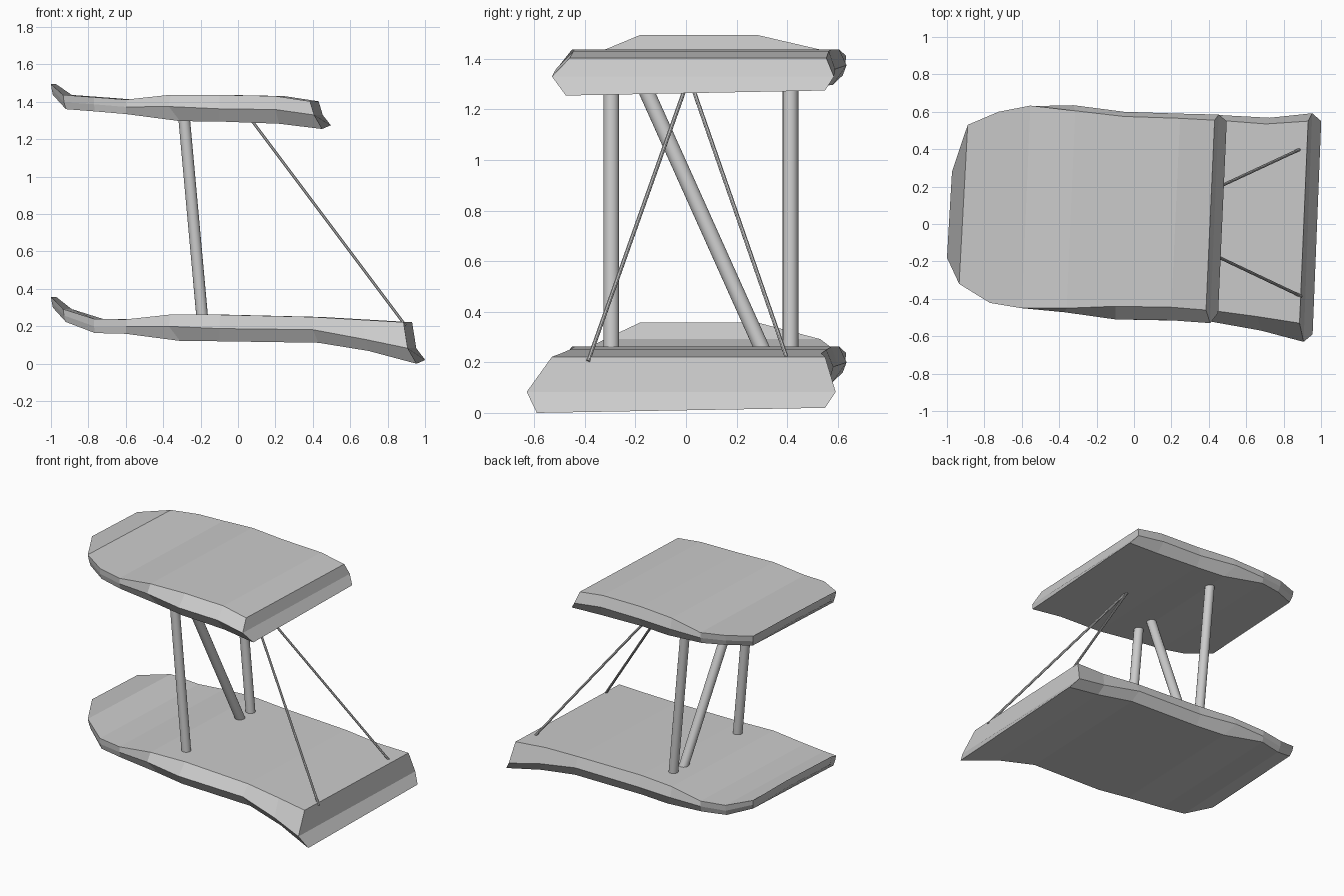
import bpy, bmesh
from mathutils import Vector

if "Cube" in bpy.data.objects:
    bpy.data.objects.remove(bpy.data.objects["Cube"])

# Wing section rows: x of top/mid/bottom edges, z of top/mid/bottom,
# front y of top/mid/bottom, back y of top/mid/bottom
BODY = [
    ((-.6, -.6, -.6), (.237, .198, .16), (-.45, -.448, -.44), (.633, .63, .62)),
    ((-.36, -.37, -.31), (.263, .2, .122), (-.45, -.472, -.43), (.605, .635, .58)),
    ((-.1, -.1, -.1), (.262, .188, .12), (-.44, -.51, -.47), (.575, .6, .56)),
]
LOWER_NOSE = [
    ((-1, -.996, -.99), (.358, .33, .30), (-.18, -.175, -.17), (.28, .25, .21)),
    ((-.935, -.93, -.92), (.292, .258, .223), (-.32, -.315, -.31), (.53, .525, .51)),
    ((-.77, -.77, -.765), (.24, .2, .164), (-.422, -.42, -.41), (.6, .595, .58)),
]
LOWER_TAIL = [
    ((.4, .4, .43), (.25, .182, .112), (-.46, -.52, -.48), (.555, .583, .545)),
    ((.66, .68, .7), (.235, .13, .068), (-.495, -.57, -.53), (.535, .568, .53)),
    ((.885, .907, .955), (.222, .083, .0), (-.53, -.63, -.59), (.55, .592, .55)),
]
UPPER_NOSE = [
    ((-1, -.996, -.99), (.32, .292, .262), (-.18, -.175, -.17), (.28, .25, .21)),
    ((-.935, -.93, -.92), (.262, .223, .186), (-.32, -.315, -.31), (.53, .525, .51)),
    ((-.77, -.77, -.765), (.25, .212, .174), (-.422, -.42, -.41), (.6, .595, .58)),
]
UPPER_TAIL = [
    ((.2, .2, .22), (.256, .184, .108), (-.445, -.515, -.47), (.565, .59, .55)),
    ((.385, .407, .45), (.228, .155, .08), (-.46, -.53, -.475), (.555, .585, .55)),
]


def wing(name, rows, lift):
    """Loft six-sided rings along x; the back edge is skewed towards +x."""
    bm = bmesh.new()
    rings = []
    for i, (xs, zs, front, back) in enumerate(rows):
        skew = .027 if i == 0 else .046
        tilt = .02 if i == len(rows) - 1 else 0
        pts = [(xs[k], front[k], zs[k] + lift) for k in range(3)]
        pts += [(xs[k] + skew, back[k], zs[k] + lift + (tilt if k == 2 else 0))
                for k in (2, 1, 0)]
        rings.append([bm.verts.new(p) for p in pts])
    for a, b in zip(rings, rings[1:]):
        for k in range(6):
            n = (k + 1) % 6
            bm.faces.new((a[k], a[n], b[n], b[k]))
    # Ends folded along the middle edge
    for r in (rings[0], rings[-1]):
        bm.faces.new((r[0], r[1], r[4], r[5]))
        bm.faces.new((r[1], r[2], r[3], r[4]))
    bmesh.ops.recalc_face_normals(bm, faces=bm.faces)
    me = bpy.data.meshes.new(name)
    bm.to_mesh(me)
    bm.free()
    bpy.context.collection.objects.link(bpy.data.objects.new(name, me))


def rod(name, a, b, radius, sides):
    a, b = Vector(a), Vector(b)
    d = b - a
    bpy.ops.mesh.primitive_cylinder_add(vertices=sides, radius=radius,
                                        depth=d.length, location=(a + b) / 2)
    ob = bpy.context.object
    ob.name = name
    ob.rotation_euler = d.to_track_quat('Z', 'Y').to_euler()
    bpy.ops.object.shade_smooth_by_angle()


# Two stacked wings
wing("lower_wing", LOWER_NOSE + BODY + LOWER_TAIL, 0)
wing("upper_wing", UPPER_NOSE + BODY + UPPER_TAIL, 1.175)

# Upright struts and the diagonal brace between them
for name, y0, y1 in (("front_strut", -.295, -.295), ("back_strut", .413, .413),
                     ("diagonal_strut", .325, -.185)):
    rod(name, (-.187, y0, .2), (-.29, y1, 1.335), .031, 16)

# Rigging wires
rod("front_wire", (.895, -.387, .205), (.07, .004, 1.305), .008, 8)
rod("back_wire", (.895, .403, .205), (.07, .02, 1.305), .008, 8)
